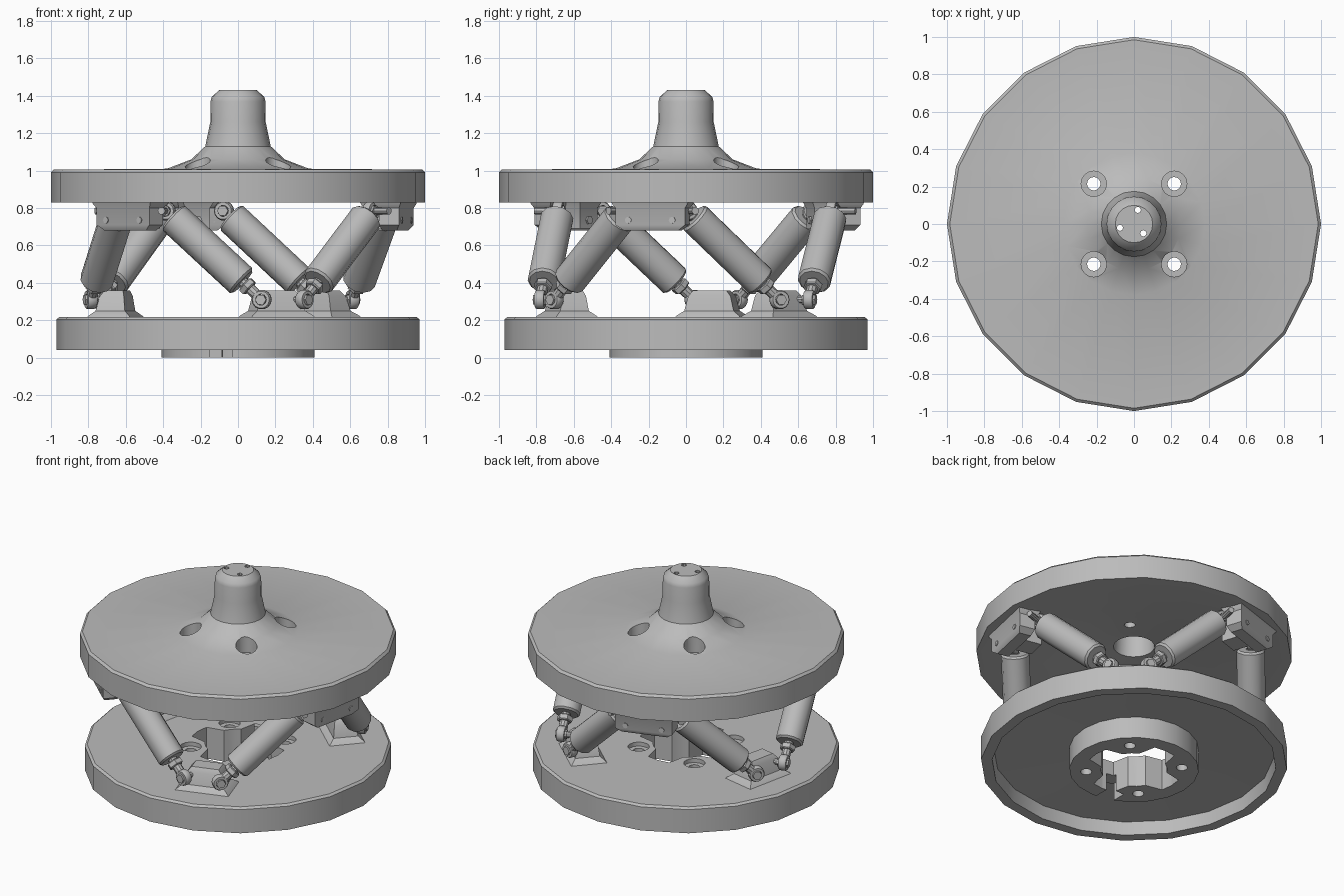
import bpy, bmesh
from math import sin, cos, pi, radians
from mathutils import Vector, Matrix

cube = bpy.data.objects.get("Cube")
if cube:
    bpy.data.objects.remove(cube)

metal = bpy.data.materials.new("plain_grey")
metal.use_nodes = True
GREY = (0.5, 0.5, 0.5, 1)
metal.diffuse_color = GREY
metal.node_tree.nodes["Principled BSDF"].inputs["Base Color"].default_value = GREY


def smooth(obj, angle=35):
    obj.data.shade_smooth()
    obj.data.set_sharp_from_angle(angle=radians(angle))


def finish(name, bm, matrix=None):
    bmesh.ops.remove_doubles(bm, verts=bm.verts, dist=1e-5)
    bmesh.ops.recalc_face_normals(bm, faces=bm.faces)
    mesh = bpy.data.meshes.new(name)
    bm.to_mesh(mesh)
    bm.free()
    if matrix:
        mesh.transform(matrix)
    mesh.materials.append(metal)
    obj = bpy.data.objects.new(name, mesh)
    bpy.context.collection.objects.link(obj)
    smooth(obj)
    return obj


def add_lathe(bm, profile, sides, offset=(0, 0, 0), closed=False):
    """Spin an (r, z) profile about z."""
    verts = [bm.verts.new((r, 0, z)) for r, z in profile]
    pairs = list(zip(verts, verts[1:]))
    if closed:
        pairs.append((verts[-1], verts[0]))
    edges = [bm.edges.new(p) for p in pairs]
    before = set(bm.verts) - set(verts)
    bmesh.ops.spin(bm, geom=verts + edges, axis=(0, 0, 1), cent=(0, 0, 0),
                   angle=2 * pi, steps=sides, use_merge=True)
    new = [v for v in bm.verts if v not in before]
    bmesh.ops.translate(bm, verts=new, vec=offset)


def lathe(name, profile, sides, matrix=None, closed=False):
    bm = bmesh.new()
    add_lathe(bm, profile, sides, closed=closed)
    return finish(name, bm, matrix)


def rod(r, z0, z1, bevel=0.0):
    return [(0, z0), (r - bevel, z0), (r, z0 + bevel),
            (r, z1 - bevel), (r - bevel, z1), (0, z1)]


def stepped(r0, r1, z0, step, z1):
    return [(0, z0), (r0, z0), (r0, step), (r1, step), (r1, z1), (0, z1)]


def add_prism(bm, outline, z0, z1):
    face = bm.faces.new([bm.verts.new((x, y, z0)) for x, y in outline])
    ext = bmesh.ops.extrude_face_region(bm, geom=[face])["geom"]
    bmesh.ops.translate(bm, vec=(0, 0, z1 - z0),
                        verts=[v for v in ext if isinstance(v, bmesh.types.BMVert)])


def stack(name, sections, matrix):
    """Block lofted through rectangles (z, x0, x1, half_y)."""
    bm = bmesh.new()
    rings = [[bm.verts.new(p) for p in ((x0, -y, z), (x1, -y, z), (x1, y, z), (x0, y, z))]
             for z, x0, x1, y in sections]
    bm.faces.new(rings[0])
    bm.faces.new(rings[-1])
    for a, b in zip(rings, rings[1:]):
        for i in range(4):
            j = (i + 1) % 4
            bm.faces.new((a[i], a[j], b[j], b[i]))
    return finish(name, bm, matrix)


def cut(obj, cutter):
    mod = obj.modifiers.new("cut", "BOOLEAN")
    mod.object, mod.operation, mod.solver = cutter, "DIFFERENCE", "EXACT"
    cutter.hide_render = True
    bpy.context.view_layer.update()
    graph = bpy.context.evaluated_depsgraph_get()
    mesh = bpy.data.meshes.new_from_object(obj.evaluated_get(graph))
    obj.modifiers.clear()
    obj.data = mesh
    bpy.data.objects.remove(cutter)
    smooth(obj)


BOLTS = [(x, y, 0) for x in (-0.215, 0.215) for y in (-0.215, 0.215)]

# Upper plate with its flared hollow spindle
upper = lathe("upper_plate", [
    (0, 1.43), (0.10, 1.43), (0.14, 1.395), (0.147, 1.37), (0.148, 1.26),
    (0.175, 1.13), (0.25, 1.06), (0.38, 1.01), (0.985, 1.005), (1, 0.99),
    (1, 0.83), (0.9, 0.83), (0.45, 0.87), (0.13, 0.9), (0.105, 1.38), (0, 1.38)], 20)
bm = bmesh.new()
for spot in BOLTS:
    add_lathe(bm, stepped(0.036, 0.068, 0.7, 0.96, 1.3), 16, spot)
for spot in ((0.02, 0.075, 0), (-0.075, -0.02, 0), (0.05, -0.05, 0)):
    add_lathe(bm, rod(0.017, 1.33, 1.5), 8, spot)
cut(upper, finish("upper_cutter", bm))

# Lower plate: shallow cup with a central mounting ring
lower = lathe("lower_plate", [
    (0, 0.218), (0.955, 0.218), (0.97, 0.205), (0.97, 0.04), (0.9, 0.04),
    (0.89, 0.13), (0.41, 0.15), (0.41, 0), (0, 0)], 20)
bm = bmesh.new()
lobes = []
for i in range(24):
    a = 2 * pi * i / 24
    r = 0.21 if i % 6 in (2, 3, 4) else 0.31
    lobes.append((r * cos(a), r * sin(a)))
add_prism(bm, lobes, -0.1, 0.4)
for spot in BOLTS:
    add_lathe(bm, stepped(0.036, 0.068, -0.1, 0.19, 0.4), 16, spot)
cut(lower, finish("lower_cutter", bm))
bm = bmesh.new()
add_prism(bm, [(-0.15, -0.45), (-0.03, -0.45), (-0.03, -0.28), (-0.15, -0.28)], -0.1, 0.12)
cut(lower, finish("slot_cutter", bm))


def polar(deg, r, side, z):
    a = radians(deg)
    return Vector((r * cos(a) - side * sin(a), r * sin(a) + side * cos(a), z))


def frame(origin, direction):
    return Matrix.Translation(origin) @ direction.to_track_quat("Z", "Y").to_matrix().to_4x4()


def joint(name, centre, axis):
    """Eye ring, hexagonal bolt and the pin running along the axis."""
    m = frame(centre, axis)
    lathe(name + "_eye", [(0.03, -0.025), (0.046, -0.025), (0.052, -0.015),
                          (0.052, 0.015), (0.046, 0.025), (0.03, 0.025)], 14, m, True)
    lathe(name + "_bolt", rod(0.03, -0.036, 0.036), 6, m)
    lathe(name + "_pin", rod(0.02, 0, 0.13), 10, m)


count = 0
for k in range(3):
    low = 120 * k - 72
    high = low + 60
    turn_low = Matrix.Rotation(radians(low), 4, "Z")
    turn_high = Matrix.Rotation(radians(high), 4, "Z")

    # Lower bracket with a flared foot
    stack(f"lower_bracket_{k + 1}", [
        (0.2, 0.54, 0.80, 0.19), (0.225, 0.56, 0.78, 0.17), (0.25, 0.59, 0.75, 0.135),
        (0.33, 0.60, 0.73, 0.115), (0.36, 0.61, 0.71, 0.09)], turn_low)

    # Upper bracket, its inner lugs and bolts
    stack(f"upper_bracket_{k + 1}", [
        (0.68, 0.82, 0.90, 0.15), (0.71, 0.81, 0.92, 0.19), (0.8, 0.81, 0.92, 0.19),
        (0.82, 0.79, 0.93, 0.205), (0.86, 0.77, 0.94, 0.22)], turn_high)
    stack(f"upper_bracket_web_{k + 1}", [
        (0.69, 0.70, 0.83, 0.07), (0.8, 0.70, 0.83, 0.07), (0.86, 0.67, 0.83, 0.10)], turn_high)
    for side in (-0.12, 0.12):
        out = polar(high, 1, 0, 0)
        lathe(f"bracket_bolt_{k}_{side}", rod(0.018, 0, 0.115), 8,
              frame(polar(high, 0.81, side, 0.735), out))
    lathe(f"web_nut_{k + 1}", rod(0.024, 0, 0.1), 6, frame(polar(high, 0.69, 0, 0.735), out))

    # Two struts rise from each lower bracket to neighbouring upper brackets
    for s in (1, -1):
        count += 1
        foot = polar(low, 0.78, 0.12 * s, 0.31)
        head = polar(low + 60 * s, 0.765, -0.17 * s, 0.785)
        run = head - foot
        n = run.length
        m = frame(foot, run)
        lathe(f"strut_{count}_barrel", rod(0.09, 0.2 * n, 0.93 * n, 0.012), 12, m)
        lathe(f"strut_{count}_rod", rod(0.03, 0.045, n - 0.045), 10, m)
        lathe(f"strut_{count}_nut", rod(0.05, 0.085, 0.125, 0.006), 6, m)
        axis = Vector((-run.y, run.x, 0)).normalized()
        if axis.dot(foot) > 0:
            axis.negate()
        joint(f"strut_{count}_foot", foot, axis)
        joint(f"strut_{count}_head", head, -axis)
